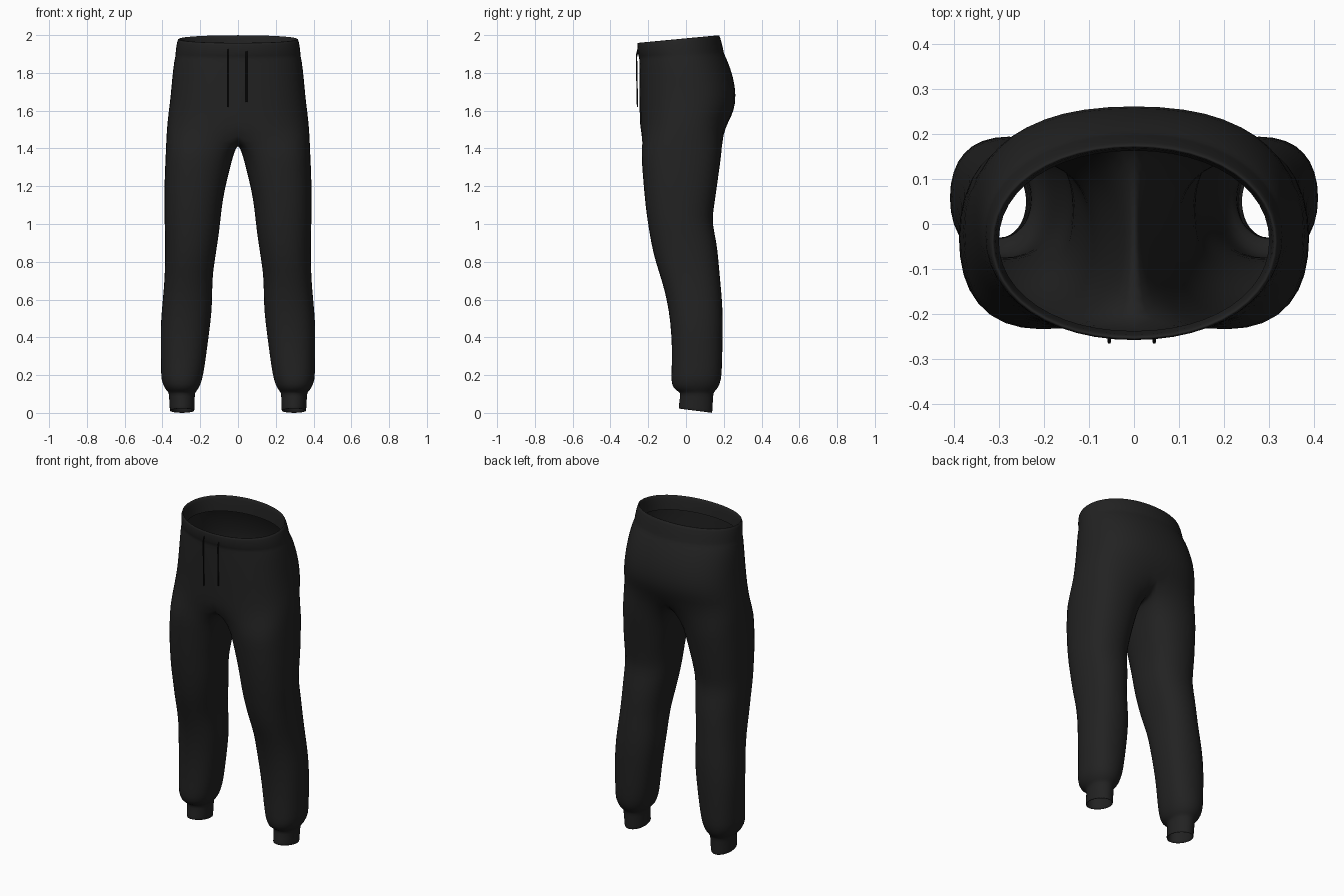
import bpy, bmesh, math


def material(name, v):
    m = bpy.data.materials.new(name)
    m.diffuse_color = (v, v, v, 1)
    return m


black = material("black_fabric", 0.016)
cord_black = material("cord_black", 0.006)

OUT, SEAM = 12, 5      # segments around the outside, points along the crotch seam
GROW = 1.012           # makes up for the shrinkage of subdivision


def power(v, n):
    return math.copysign(abs(v) ** (2 / n), v)


def section(bm, angles, x0, x1, yf, yb, zf, zb, n):
    """Rounded cross-section whose height slopes from front (zf) to back (zb)."""
    cx, cy = (x0 + x1) / 2, (yf + yb) / 2
    rx, ry = (x1 - x0) / 2 * GROW, (yb - yf) / 2
    ring = []
    for a in angles:
        c, s = power(math.cos(a), n), power(math.sin(a), n)
        ring.append(bm.verts.new((cx + rx * c, cy + ry * s, zf + (zb - zf) * (s + 1) / 2)))
    return ring


def bridge(bm, a, b, closed):
    n = len(a)
    for i in range(n if closed else n - 1):
        j = (i + 1) % n
        bm.faces.new((a[i], b[i], b[j], a[j]))


# Waist and hips: half width, front y, back y, front z, back z, roundness
torso_rows = [
    (0.300, -0.240, 0.165, 1.875, 1.905, 2.1),   # inner lip of the waistband
    (0.307, -0.248, 0.170, 1.950, 1.990, 2.1),
    (0.313, -0.255, 0.175, 1.962, 2.003, 2.1),   # rim
    (0.321, -0.262, 0.182, 1.955, 1.995, 2.1),
    (0.331, -0.258, 0.202, 1.895, 1.915, 2.1),   # waistband lower edge
    (0.329, -0.249, 0.202, 1.885, 1.903, 2.1),
    (0.337, -0.250, 0.220, 1.860, 1.870, 2.2),
    (0.347, -0.250, 0.253, 1.770, 1.780, 2.3),
    (0.355, -0.249, 0.268, 1.680, 1.680, 2.4),
    (0.366, -0.247, 0.257, 1.580, 1.600, 2.4),
    (0.376, -0.245, 0.222, 1.480, 1.530, 2.5),
]
# Leg: inner x, outer x, front y, back y, front z, back z, roundness
leg_rows = [
    (0.020, 0.383, -0.242, 0.195, 1.38, 1.39, 2.5),
    (0.045, 0.388, -0.235, 0.180, 1.29, 1.29, 2.4),
    (0.072, 0.391, -0.226, 0.165, 1.18, 1.18, 2.4),
    (0.088, 0.390, -0.216, 0.150, 1.08, 1.08, 2.3),
    (0.095, 0.390, -0.204, 0.140, 1.00, 1.01, 2.3),
    (0.108, 0.386, -0.188, 0.165, 0.90, 0.91, 2.3),
    (0.125, 0.387, -0.165, 0.176, 0.80, 0.80, 2.3),
    (0.138, 0.390, -0.130, 0.184, 0.70, 0.70, 2.3),
    (0.136, 0.400, -0.102, 0.195, 0.59, 0.59, 2.3),
    (0.146, 0.410, -0.085, 0.198, 0.48, 0.48, 2.3),
    (0.162, 0.411, -0.077, 0.196, 0.36, 0.36, 2.3),
    (0.178, 0.407, -0.078, 0.193, 0.24, 0.24, 2.3),
    (0.190, 0.409, -0.082, 0.190, 0.175, 0.175, 2.2),
    (0.208, 0.388, -0.072, 0.170, 0.128, 0.128, 2.2),
    (0.227, 0.369, -0.034, 0.148, 0.110, 0.110, 2.0),  # cuff top
    (0.229, 0.366, -0.032, 0.146, 0.098, 0.092, 2.0),
    (0.231, 0.362, -0.041, 0.141, 0.030, 0.006, 2.0),
    (0.232, 0.361, -0.041, 0.141, 0.021, -0.002, 2.0),  # cuff hem
    (0.238, 0.355, -0.034, 0.134, 0.025, 0.003, 2.0),
    (0.240, 0.353, -0.032, 0.132, 0.090, 0.080, 2.0),  # cuff inside
]

bm = bmesh.new()

# Half of the waist and hips, open at the centre line
half = [math.radians(-90 + 180 * i / OUT) for i in range(OUT + 1)]
prev = None
for w, yf, yb, zf, zb, n in torso_rows:
    ring = section(bm, half, -w, w, yf, yb, zf, zb, n)
    ring[0].co.x = ring[-1].co.x = 0
    if prev:
        bridge(bm, prev, ring, False)
    prev = ring

# Crotch seam from back to front closes the top of the leg
seam = [(0.17, 1.47), (0.09, 1.435), (0.0, 1.42), (-0.10, 1.425), (-0.19, 1.445)]
prev = prev + [bm.verts.new((0, y, z)) for y, z in seam]

# One leg with its cuff
around = [math.radians(-135 + 270 * i / OUT) for i in range(OUT + 1)]
around += [math.radians(135 + 90 * (i + 1) / (SEAM + 1)) for i in range(SEAM)]
for row in leg_rows:
    ring = section(bm, around, *row)
    bridge(bm, prev, ring, True)
    prev = ring

for f in bm.faces:
    f.smooth = True
mesh = bpy.data.meshes.new("trousers")
bm.to_mesh(mesh)
bm.free()
mesh.materials.append(black)
trousers = bpy.data.objects.new("trousers", mesh)
bpy.context.collection.objects.link(trousers)
mirror = trousers.modifiers.new("mirror", 'MIRROR')
mirror.use_clip = True
sub = trousers.modifiers.new("smooth", 'SUBSURF')
sub.levels = sub.render_levels = 1

# Drawstrings hanging from the waistband
for name, x, top, low in (("drawstring_left", -0.055, 1.925, 1.62),
                          ("drawstring_right", 0.045, 1.915, 1.645)):
    cu = bpy.data.curves.new(name, 'CURVE')
    cu.dimensions = '3D'
    cu.bevel_depth = 0.004
    cu.bevel_resolution = 1
    cu.use_fill_caps = True
    path = [(x, -0.254, top), (x, -0.262, top - 0.03),
            (x, -0.260, 1.76), (x, -0.257, low)]
    sp = cu.splines.new('POLY')
    sp.points.add(len(path) - 1)
    for p, co in zip(sp.points, path):
        p.co = (*co, 1)
    cu.materials.append(cord_black)
    bpy.context.collection.objects.link(bpy.data.objects.new(name, cu))
